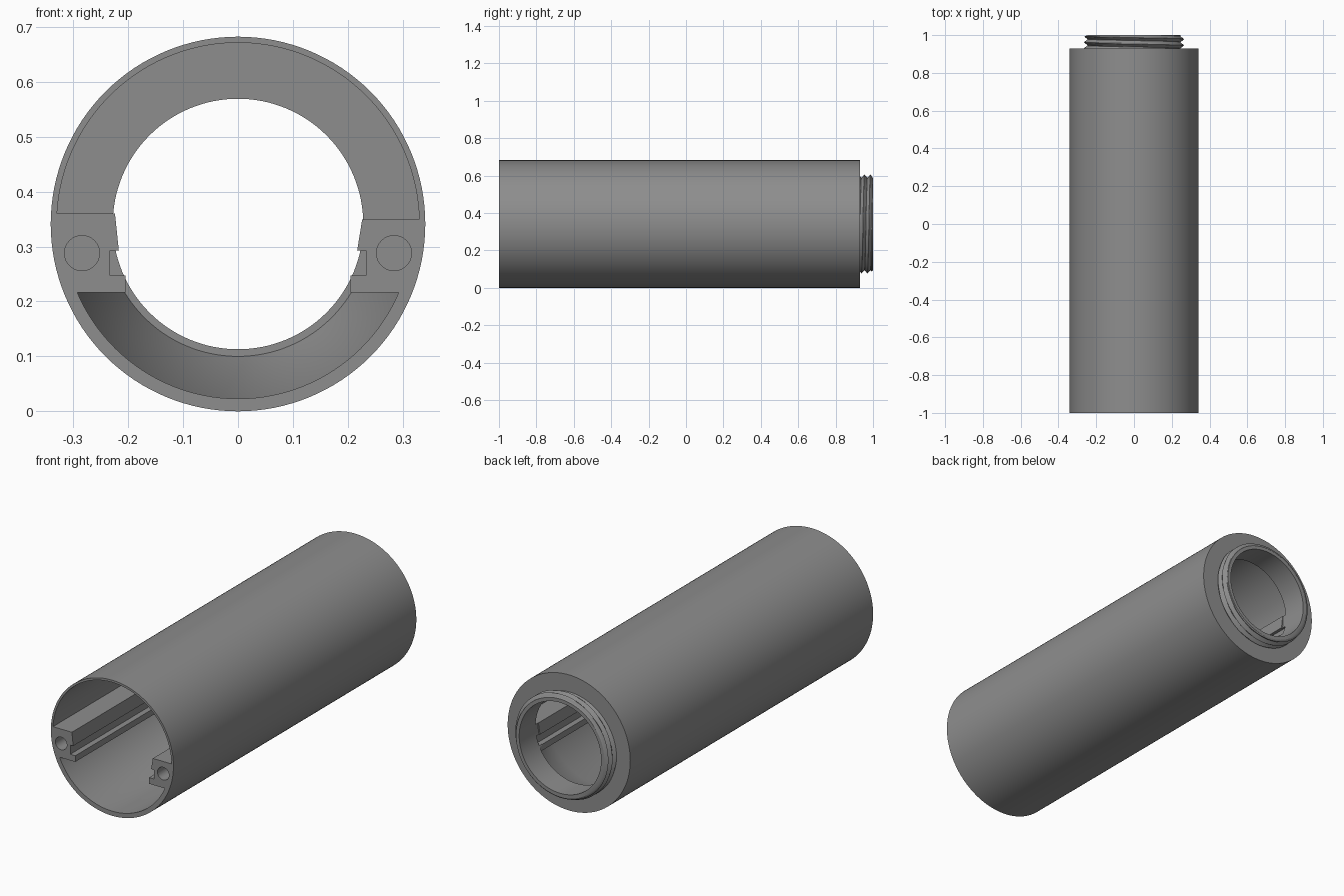
import bpy, bmesh, math

if "Cube" in bpy.data.objects:
    bpy.data.objects.remove(bpy.data.objects["Cube"])

CZ = 0.341          # height of the tube axis
R = 0.341           # outer radius
SEG = 128

grey = bpy.data.materials.new("grey")
grey.diffuse_color = (0.27, 0.27, 0.27, 1)
grey.use_nodes = True
grey.node_tree.nodes["Principled BSDF"].inputs["Base Color"].default_value = grey.diffuse_color


def loft(name, rings):
    """Closed solid through equal-length rings of (x, y, z) points."""
    bm = bmesh.new()
    loops = [[bm.verts.new(p) for p in ring] for ring in rings]
    n = len(loops[0])
    for a, b in zip(loops, loops[1:]):
        for i in range(n):
            j = (i + 1) % n
            bm.faces.new((a[i], a[j], b[j], b[i]))
    bm.faces.new(loops[0][::-1])
    bm.faces.new(loops[-1])
    bmesh.ops.recalc_face_normals(bm, faces=bm.faces)
    me = bpy.data.meshes.new(name)
    bm.to_mesh(me)
    bm.free()
    me.materials.append(grey)
    ob = bpy.data.objects.new(name, me)
    bpy.context.collection.objects.link(ob)
    return ob


def circle(y, radius, x=0.0, z=CZ, n=SEG):
    """Ring around the y axis; radius may depend on the angle."""
    pts = []
    for i in range(n):
        a = 2 * math.pi * i / n
        r = radius(a) if callable(radius) else radius
        pts.append((x + r * math.cos(a), y, z + r * math.sin(a)))
    return pts


def arc(r, a0, a1, n):
    return [(r * math.cos(a0 + (a1 - a0) * i / n),
             CZ + r * math.sin(a0 + (a1 - a0) * i / n)) for i in range(n + 1)]


# Tube with a helical thread on the rear neck
Y0, PITCH = 0.93, 0.032


def thread(y):
    fade = min(1.0, (1.0 - y) / 0.008)

    def radius(a):
        t = ((y - Y0) / PITCH - a / (2 * math.pi)) % 1.0
        return 0.246 + 0.019 * fade * (1 - abs(2 * t - 1))
    return radius


STEPS = 26
rings = [circle(-1, R), circle(Y0, R)]
rings += [circle(y, thread(y)) for y in
          (Y0 + (1 - Y0) * k / STEPS for k in range(STEPS + 1))]
body = loft("threaded_tube", rings)

# Cavity outline: upper arc, left rail, lower arc, right rail
LEFT = [(-0.224, 0.36), (-0.217, 0.293), (-0.233, 0.293),
        (-0.233, 0.247), (-0.205, 0.247), (-0.205, 0.216)]
RIGHT = [(0.205, 0.216), (0.205, 0.247), (0.233, 0.247),
         (0.233, 0.293), (0.217, 0.293), (0.226, 0.349)]


def cavity(y, low_r):
    up = 0.33
    a0 = math.asin((0.349 - CZ) / up)
    a1 = math.pi - math.asin((0.36 - CZ) / up)
    d = math.asin((CZ - 0.216) / low_r)
    pts = arc(up, a0, a1, 64) + LEFT
    pts += arc(low_r, math.pi + d, 2 * math.pi - d, 48) + RIGHT
    return [(x, y, z) for x, z in pts]


# Cutters: cavity with a tapered floor at the rear, bore, screw holes
cutters = [
    loft("cavity_cutter", [cavity(-1.1, 0.318), cavity(0.68, 0.318), cavity(0.87, 0.241)]),
    loft("bore_cutter", [circle(0.85, 0.228), circle(1.1, 0.228)]),
]
for side in (-1, 1):
    cutters.append(loft("screw_hole_cutter", [
        circle(y, 0.032, side * 0.284, 0.288, 32) for y in (-1.1, -0.8)]))

bpy.context.view_layer.objects.active = body
body.select_set(True)
for c in cutters:
    m = body.modifiers.new("cut", 'BOOLEAN')
    m.operation = 'DIFFERENCE'
    m.solver = 'EXACT'
    m.object = c
    bpy.ops.object.modifier_apply(modifier=m.name)
for c in cutters:
    bpy.data.objects.remove(c, do_unlink=True)

bpy.ops.object.shade_smooth_by_angle(angle=math.radians(25))
